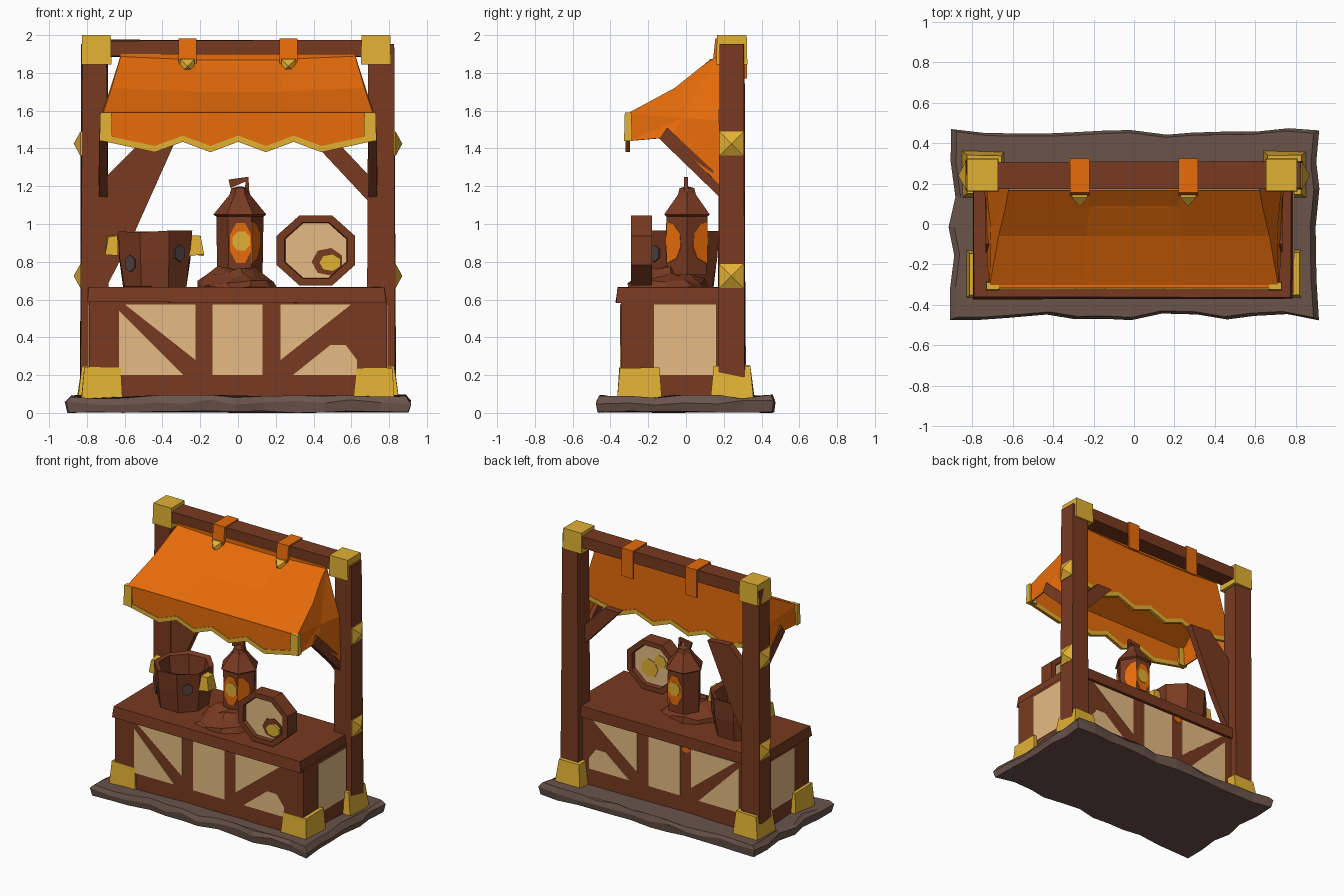
import bpy, bmesh, math, random
from mathutils import Vector

random.seed(4)
if "Cube" in bpy.data.objects:
    bpy.data.objects.remove(bpy.data.objects["Cube"])


def material(name, r, g, b):
    rgba = [((c / 255 + 0.055) / 1.055) ** 2.4 for c in (r, g, b)] + [1]
    m = bpy.data.materials.new(name)
    m.use_nodes = True
    m.diffuse_color = rgba
    bsdf = m.node_tree.nodes["Principled BSDF"]
    bsdf.inputs["Base Color"].default_value = rgba
    bsdf.inputs["Roughness"].default_value = 0.9
    return m


WOOD = material("brown wood", 121, 58, 33)
CLOTH = material("orange cloth", 232, 108, 10)
GOLD = material("gold", 226, 177, 52)
PLASTER = material("beige plaster", 230, 187, 131)
STONE = material("grey brown stone", 106, 84, 75)
IRON = material("dark grey iron", 80, 69, 66)


def finish(name, bm, mats, jitter=0.0):
    if jitter:
        for v in bm.verts:
            v.co += Vector([random.uniform(-jitter, jitter) for _ in range(3)])
    bmesh.ops.recalc_face_normals(bm, faces=bm.faces)
    mesh = bpy.data.meshes.new(name)
    bm.to_mesh(mesh)
    bm.free()
    for m in mats:
        mesh.materials.append(m)
    ob = bpy.data.objects.new(name, mesh)
    bpy.context.collection.objects.link(ob)
    return ob


def place(axis, u, v, d):
    """Point from two plane coordinates and a depth along the axis."""
    return {"x": (d, u, v), "y": (u, d, v), "z": (u, v, d)}[axis]


def prism(name, pts, axis, a, b, mat):
    """Outline extruded along an axis from a to b."""
    bm = bmesh.new()
    lo = [bm.verts.new(place(axis, u, v, a)) for u, v in pts]
    hi = [bm.verts.new(place(axis, u, v, b)) for u, v in pts]
    bm.faces.new(lo)
    bm.faces.new(hi)
    for i in range(len(pts)):
        j = (i + 1) % len(pts)
        bm.faces.new((lo[i], lo[j], hi[j], hi[i]))
    return finish(name, bm, [mat])


def box(name, x, y, z, mat, inset=0.0, jitter=0.0):
    """Box from ranges; inset narrows the top."""
    bm = bmesh.new()
    bmesh.ops.create_cube(bm, size=1)
    for v in bm.verts:
        s = inset if v.co.z > 0 else 0
        v.co = [(r[0] + k if c < 0 else r[1] - k)
                for c, r, k in zip(v.co, (x, y, z), (s, s, 0))]
    return finish(name, bm, [mat], jitter)


def lathe(name, profile, n, loc, axis, mats, index=None, turn=0.0, jitter=0.0):
    """Faceted turning of (radius, depth) points; index gives a material per band."""
    bm = bmesh.new()
    rings = [[bm.verts.new(place(axis, r * math.cos(turn + math.tau * i / n),
                                 r * math.sin(turn + math.tau * i / n), d))
              for i in range(n)] for r, d in profile]
    for k, (p, q) in enumerate(zip(rings, rings[1:])):
        for i in range(n):
            j = (i + 1) % n
            f = bm.faces.new((p[i], p[j], q[j], q[i]))
            f.material_index = index[k] if index else 0
    bmesh.ops.remove_doubles(bm, verts=bm.verts, dist=1e-5)
    ob = finish(name, bm, mats, jitter)
    ob.location = loc
    return ob


def oval(cx, cz, rx, rz, n=8):
    return [(cx + rx * math.cos(math.tau * (i + 0.5) / n),
             cz + rz * math.sin(math.tau * (i + 0.5) / n)) for i in range(n)]


def span(side, a, b):
    return tuple(sorted((side * a, side * b)))


# Rough stone slab
bm = bmesh.new()
edge = [(-0.9 + 0.15 * i, -0.46) for i in range(12)] + [(0.9, -0.46 + 0.155 * i) for i in range(6)]
edge += [(-x, -y) for x, y in edge]
edge = [(x + random.uniform(-0.02, 0.02), y + random.uniform(-0.02, 0.02)) for x, y in edge]
levels = [(0.985, 0.005, 0.005), (1.0, 0.055, 0.015), (0.97, 0.085, 0.012)]
rings = [[bm.verts.new((x * s, y * s, max(0, z + random.uniform(-w, w)))) for x, y in edge]
         for s, z, w in levels]
bm.faces.new(rings[0])
bm.faces.new(rings[-1])
for p, q in zip(rings, rings[1:]):
    for i in range(len(edge)):
        j = (i + 1) % len(edge)
        bm.faces.new((p[i], p[j], q[j], q[i]))
finish("stone_base", bm, [STONE])

# Counter
FRONT, BACK, SIDE = -0.345, 0.26, 0.79
box("counter_body", (-SIDE, SIDE), (FRONT, BACK), (0.07, 0.6), WOOD)
box("counter_top", (-0.8, 0.785), (-0.37, 0.28), (0.585, 0.665), WOOD, 0.006, 0.004)

# Plaster panels between the timbers
panels = {
    "upper_left": [(-0.6, 0.575), (-0.225, 0.575), (-0.225, 0.28)],
    "lower_left": [(-0.63, 0.54), (-0.63, 0.2), (-0.29, 0.2)],
    "middle": [(-0.135, 0.2), (0.13, 0.2), (0.13, 0.575), (-0.135, 0.575)],
    "upper_right": [(0.225, 0.575), (0.6, 0.575), (0.225, 0.28)],
    "lower_right": [(0.29, 0.2), (0.49, 0.36), (0.57, 0.36), (0.63, 0.28), (0.63, 0.2)],
}
for key, pts in panels.items():
    prism("front_panel_" + key, pts, "y", FRONT - 0.004, FRONT + 0.004, PLASTER)
    prism("back_panel_" + key, pts, "y", BACK - 0.004, BACK + 0.004, PLASTER)
prism("back_spot", oval(-0.185, 0.56, 0.035, 0.022), "y", BACK - 0.003, BACK + 0.005, CLOTH)

# Parts on both sides
for s, tag in ((1, "left"), (-1, "right")):
    box(tag + "_side_panel", span(s, SIDE - 0.004, SIDE + 0.004), (-0.17, 0.16), (0.2, 0.575), PLASTER)
    box(tag + "_post", span(s, 0.685, 0.835), (0.17, 0.315), (0.07, 1.95), WOOD, 0.008, 0.004)
    cap = s * 0.74 - 0.01
    box(tag + "_post_cap", (cap - 0.08, cap + 0.08), (0.16, 0.325), (1.845, 2.0), GOLD, 0.004)
    box(tag + "_front_foot", span(s, 0.61, 0.83), (-0.365, -0.13), (0.07, 0.24), GOLD, 0.014, 0.004)
    box(tag + "_back_foot", span(s, 0.64, 0.85), (0.13, 0.36), (0.07, 0.25), GOLD, 0.02, 0.004)
    for z, level in ((1.425, "upper"), (0.725, "lower")):
        lathe(f"{tag}_{level}_stud", [(0, -0.02), (0.09, -0.02), (0.09, 0.01), (0, 0.045)], 4,
              (s * 0.825, 0.24, z), "x", [GOLD], turn=math.pi / 4).scale.x = s
    # Diagonal supports for the awning
    prism(tag + "_awning_brace", [(0.18, 1.14), (0.18, 1.25), (-0.1, 1.51), (-0.14, 1.45)],
          "x", s * 0.69, s * 0.735, WOOD)
    # Awning side cloth
    bm = bmesh.new()
    outline = [(0.62, 0.175, 1.895), (0.635, 0.09, 1.84), (0.67, -0.06, 1.72), (0.715, -0.31, 1.585),
               (0.72, -0.3, 1.44), (0.73, -0.08, 1.46), (0.74, 0.175, 1.21), (0.73, 0.175, 1.55)]
    ring = [bm.verts.new((s * x, y, z)) for x, y, z in outline]
    hub = bm.verts.new((s * 0.71, -0.02, 1.56))
    for i in range(len(ring)):
        bm.faces.new((ring[i], ring[(i + 1) % len(ring)], hub))
    finish(tag + "_awning_side", bm, [CLOTH]).modifiers.new("thickness", "SOLIDIFY").thickness = 0.01
    box(tag + "_awning_corner", span(s, 0.665, 0.733), (-0.328, -0.285), (1.44, 1.59), GOLD, 0.004)
    # Strap over the beam, with a stud
    x = s * 0.268
    prism(tag + "_strap", [(0.135, 1.79), (0.155, 1.982), (0.323, 1.982), (0.323, 1.77), (0.308, 1.77),
                           (0.308, 1.9), (0.17, 1.9), (0.16, 1.79)], "x", x - 0.048, x + 0.048, CLOTH)
    lathe(tag + "_strap_stud", [(0, 0.03), (0.055, 0.03), (0.055, 0), (0, -0.045)], 4,
          (x, 0.13, 1.835), "y", [GOLD], turn=math.pi / 4)

# Top beam and post braces
box("top_beam", (-0.72, 0.72), (0.172, 0.31), (1.885, 1.972), WOOD, 0.0, 0.004)
prism("left_post_brace", [(0.69, 1.12), (0.69, 1.26), (0.53, 1.43), (0.4, 1.43)], "y", 0.18, 0.23, WOOD)
prism("right_post_brace", [(-0.7, 0.66), (-0.7, 1.25), (-0.52, 1.43), (-0.34, 1.42), (-0.55, 0.95)],
      "y", 0.18, 0.23, WOOD)

# Awning top
bm = bmesh.new()
rows = [[bm.verts.new((t * x, y, z - sag * (1 - t * t))) for t in (-1, -0.35, 0.35, 1)]
        for x, y, z, sag in ((0.62, 0.175, 1.895, 0.02), (0.635, 0.09, 1.84, 0.04),
                             (0.67, -0.06, 1.72, 0.02), (0.715, -0.31, 1.585, 0))]
for p, q in zip(rows, rows[1:]):
    for i in range(3):
        bm.faces.new((p[i], p[i + 1], q[i + 1], q[i]))
finish("awning_top", bm, [CLOTH]).modifiers.new("thickness", "SOLIDIFY").thickness = 0.012

# Scalloped hanging cloths, front and back
scallop = [(-0.72, 1.44)] + [(-0.44 + 0.147 * i, 1.435 if i % 2 else 1.38) for i in range(7)] + [(0.72, 1.44)]
trim = scallop + [(x, z + 0.033) for x, z in reversed(scallop)]
for tag, y, top in (("front", -0.316, [(0.715, 1.59), (-0.715, 1.59)]),
                    ("back", 0.165, [(0.72, 1.55), (0.62, 1.9), (-0.62, 1.9), (-0.72, 1.55)])):
    prism(tag + "_awning_cloth", top + scallop, "y", y, y + 0.014, CLOTH)
    prism(tag + "_awning_trim", trim, "y", y - 0.005, y + 0.019, GOLD)

# Open tub with two handles and iron patches
TX, TY = -0.44, -0.025
lathe("tub", [(0, 0.0), (0.18, 0.0), (0.2, 0.15), (0.212, 0.295), (0.178, 0.285), (0.15, 0.06), (0, 0.06)],
      8, (TX, TY, 0.665), "z", [WOOD], turn=math.pi / 8, jitter=0.006)
for x, y, z in ((-0.665, -0.02, 0.885), (-0.22, -0.05, 0.885)):
    box("tub_handle", (x - 0.035, x + 0.035), (y - 0.05, y + 0.05), (z - 0.05, z + 0.05), GOLD, 0.008, 0.006)
for turn, z in ((-0.75, 0.79), (0.75, 0.845)):
    patch = prism("tub_patch", oval(0, z, 0.04, 0.045, 6), "y", -0.196, -0.187, IRON)
    patch.location = (TX, TY, 0)
    patch.rotation_euler = (0, 0, turn)

# Crumpled cloth heap under the lantern
lathe("cloth_heap", [(0.22, 0.0), (0.2, 0.035), (0.14, 0.06), (0.09, 0.1), (0, 0.1)], 11,
      (-0.01, -0.1, 0.66), "z", [WOOD], jitter=0.02)

# Lantern with a glowing window front and back, each wrapping round one corner
LX, LY = 0.01, 0.005
lathe("lantern", [(0, 0.73), (0.12, 0.73), (0.125, 1.04), (0.14, 1.05), (0.055, 1.155), (0.045, 1.19), (0, 1.2)],
      6, (LX, LY, 0), "z", [WOOD])
wrap = [(-0.062, 0.79), (0.0, 0.82), (0.025, 0.88), (0.02, 0.95), (-0.02, 1.0), (-0.062, 1.01)]
panes = [("glow", oval(0.004, 0.9, 0.06, 0.115), 0.110, CLOTH, 0),
         ("flame", oval(0.008, 0.91, 0.05, 0.055), 0.114, GOLD, 0),
         ("glow_wrap", wrap, 0.110, CLOTH, math.pi / 3)]
for name, pts, d, mat, turn in panes:
    for s in (1, -1):
        pane = prism("lantern_" + name, pts, "y", -d * s, -0.105 * s, mat)
        pane.location = (LX, LY, 0)
        pane.rotation_euler = (0, 0, s * turn)
prism("lantern_hook", [(0.035, 1.17), (0.04, 1.225), (-0.04, 1.19), (-0.05, 1.235), (0.055, 1.25), (0.06, 1.17)],
      "y", -0.01, 0.01, WOOD)

# Round display keg with recessed ends
keg = lathe("keg", [(0, 0.03), (0.165, 0.03), (0.17, 0), (0.212, 0), (0.212, 0.11), (0.17, 0.11), (0.165, 0.08),
                    (0, 0.08)], 8, (0.412, -0.29, 0.86), "y", [WOOD, PLASTER], [1, 0, 0, 0, 0, 0, 1],
            turn=math.pi / 8)
keg.scale = (1.06, 1, 0.95)
prism("keg_tap_ring", oval(0.475, 0.8, 0.085, 0.075, 7), "y", -0.266, -0.258, WOOD)
prism("keg_tap", oval(0.488, 0.795, 0.06, 0.048, 7), "y", -0.285, -0.26, GOLD)
for x, z, r in ((0.45, 0.83, 0.07), (0.36, 0.9, 0.05)):
    prism("keg_back_badge", oval(x, z, r, r, 7), "y", -0.212, -0.205, GOLD)
